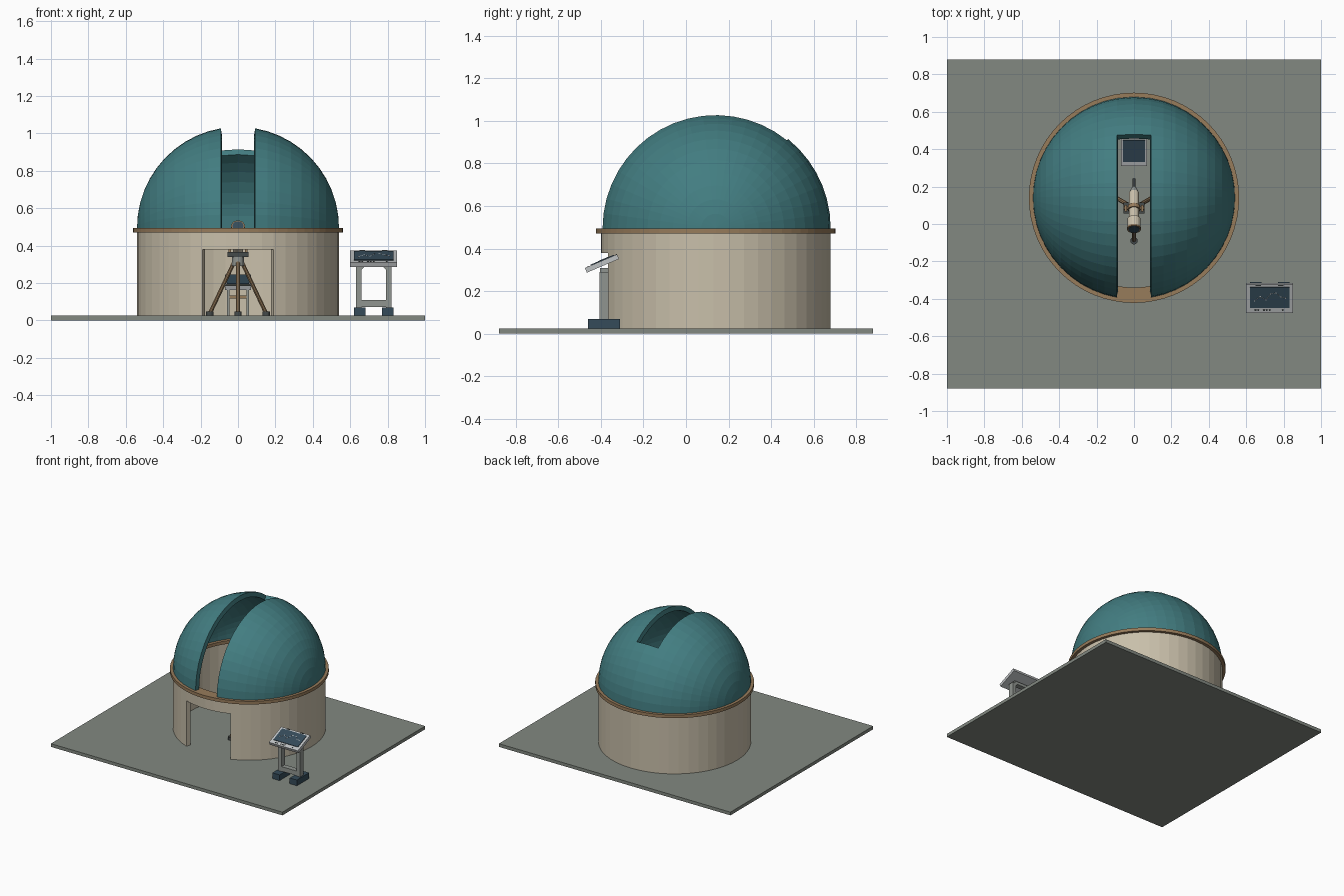
import bpy, bmesh
from math import sin, cos, asin, radians, degrees, pi
from mathutils import Vector, Matrix

if "Cube" in bpy.data.objects:
    bpy.data.objects.remove(bpy.data.objects["Cube"])


def material(name, rgb):
    m = bpy.data.materials.new(name)
    m.diffuse_color = (*rgb, 1)
    m.use_nodes = True
    m.node_tree.nodes["Principled BSDF"].inputs["Base Color"].default_value = m.diffuse_color
    return m


TEAL = material("dome teal", (0.055, 0.205, 0.22))
CREAM = material("wall cream", (0.58, 0.52, 0.40))
BRONZE = material("bronze brown", (0.31, 0.20, 0.105))
GROUND = material("paving grey", (0.225, 0.25, 0.22))
STEEL = material("steel grey", (0.28, 0.30, 0.28))
LIGHT = material("light grey", (0.52, 0.54, 0.55))
NAVY = material("dark blue", (0.035, 0.07, 0.10))
DARK = material("dark metal", (0.06, 0.07, 0.07))

CY, R, T = 0.14, 0.54, 0.036      # building centre, radius, shell thickness


def finish(bm, name, mat):
    bmesh.ops.recalc_face_normals(bm, faces=bm.faces)
    me = bpy.data.meshes.new(name)
    bm.to_mesh(me)
    bm.free()
    me.materials.append(mat)
    ob = bpy.data.objects.new(name, me)
    bpy.context.collection.objects.link(ob)
    return ob


def box(name, centre, size, mat, frame=Matrix()):
    bm = bmesh.new()
    m = frame @ Matrix.Translation(centre) @ Matrix.Diagonal((*size, 1))
    bmesh.ops.create_cube(bm, size=1, matrix=m)
    return finish(bm, name, mat)


def rod(name, a, b, r1, mat, r2=None, n=12):
    a, b = Vector(a), Vector(b)
    d = b - a
    m = Matrix.Translation((a + b) / 2) @ d.to_track_quat('Z', 'Y').to_matrix().to_4x4()
    bm = bmesh.new()
    bmesh.ops.create_cone(bm, cap_ends=True, segments=n, radius1=r1,
                          radius2=r1 if r2 is None else r2, depth=d.length, matrix=m)
    ob = finish(bm, name, mat)
    return ob


def steps(a, b, n):
    return [a + (b - a) * i / n for i in range(n)]


def shell(name, point, us, vs, hole, r_in, r_out, mat):
    """Two-layer surface with open cells closed by rim faces."""
    bm = bmesh.new()
    cache, twin = {}, {}

    def vert(u, v):
        p = point(u, v, r_out)
        key = tuple(round(c, 4) for c in p)
        if key not in cache:
            cache[key] = bm.verts.new(p)
            twin[cache[key]] = bm.verts.new(point(u, v, r_in))
        return cache[key]

    outer = []
    for u0, u1 in zip(us, us[1:]):
        for v0, v1 in zip(vs, vs[1:]):
            if hole((u0 + u1) / 2, (v0 + v1) / 2):
                continue
            quad = (vert(u0, v0), vert(u1, v0), vert(u1, v1), vert(u0, v1))
            outer.append(bm.faces.new(list(dict.fromkeys(quad))))
    rim = [e.verts[:] for e in bm.edges if e.is_boundary]
    for f in outer:
        bm.faces.new([twin[v] for v in reversed(f.verts)])
    for a, b in rim:
        bm.faces.new((a, b, twin[b], twin[a]))
    bmesh.ops.delete(bm, geom=[v for v in bm.verts if not v.link_faces], context='VERTS')
    return finish(bm, name, mat)


# Ground slab
box("ground_slab", (0, 0, 0.0125), (2, 1.76, 0.025), GROUND)


# Round wall with doorway
def wall_point(a, z, r):
    return (r * sin(radians(a)), CY - r * cos(radians(a)), z)


door = degrees(asin(0.19 / R))
angles = steps(-door, door, 6) + steps(door, 360 - door, 42) + [360 - door]
shell("round_wall", wall_point, angles, [0.025, 0.38, 0.475],
      lambda a, z: a < door and z < 0.38, R - T, R, CREAM)

# Track ring between wall and dome
shell("dome_ring", wall_point, steps(0, 360, 64) + [360], [0.47, 0.495],
      lambda a, z: False, 0.48, 0.562, BRONZE)


# Dome swept about the x axis, with an observing slot
def dome_point(lat, turn, r):
    c = r * cos(radians(lat))
    return (r * sin(radians(lat)), CY - c * cos(radians(turn)), 0.495 + c * sin(radians(turn)))


slot = degrees(asin(0.092 / R))
lats = steps(-90, -slot, 11) + steps(-slot, slot, 2) + steps(slot, 90, 11) + [90]
turns = steps(0, 129, 17) + steps(129, 180, 7) + [180]
shell("dome", dome_point, lats, turns,
      lambda lat, t: abs(lat) < slot and t < 129, R - T, R, TEAL)

# Tripod: one leg forward, two back
hub = Vector((0, 0.085, 0.31))
for i in range(3):
    a = -pi / 2 + i * 2 * pi / 3
    d = Vector((cos(a), sin(a), 0))
    foot = Vector((0, 0.085, 0.035)) + d * 0.175
    rod("tripod_leg", hub + d * 0.025, foot, 0.011, BRONZE, n=8)
    rod("tripod_foot", foot - Vector((0, 0, 0.01)), foot + Vector((0, 0, 0.012)), 0.02, DARK)
    rod("tripod_spreader", (0, 0.085, 0.19), Vector((0, 0.085, 0.19)) + d * 0.085, 0.005, STEEL, n=6)
rod("tripod_column", (0, 0.085, 0.18), (0, 0.085, 0.31), 0.01, STEEL)
rod("tripod_head", (0, 0.085, 0.29), (0, 0.085, 0.34), 0.032, STEEL, n=16)
box("mount_plate", (0, 0.085, 0.353), (0.11, 0.06, 0.028), DARK)
for s in (-1, 1):
    box("mount_arm", (s * 0.045, 0.085, 0.40), (0.014, 0.035, 0.09), BRONZE)

# Telescope tilted up toward the slot
mid = Vector((0, 0.085, 0.425))
axis = Vector((0, -cos(radians(35)), sin(radians(35))))


def tube(name, a, b, r, mat, r2=None):
    rod(name, mid + axis * a, mid + axis * b, r, mat, r2, 20)


tube("telescope_tube", -0.10, 0.08, 0.027, CREAM)
tube("dew_shield", 0.07, 0.135, 0.035, CREAM)
tube("shield_band", 0.128, 0.138, 0.037, BRONZE)
tube("front_lens", 0.136, 0.14, 0.03, NAVY)
tube("tube_clamp", -0.012, 0.012, 0.033, BRONZE)
tube("focuser", -0.13, -0.10, 0.014, STEEL, 0.025)
tube("eyepiece", -0.19, -0.13, 0.008, DARK)
rod("pivot_pin", mid - Vector((0.055, 0, 0)), mid + Vector((0.055, 0, 0)), 0.009, BRONZE)

# Small work table at the back
for x in (-0.053, 0.053):
    for y in (0.325, 0.455):
        box("table_leg", (x, y, 0.10), (0.014, 0.014, 0.15), STEEL)
for y in (0.325, 0.455):
    box("table_rail", (0, y, 0.125), (0.11, 0.01, 0.014), BRONZE)
table = Matrix.Translation((0, 0.39, 0.205)) @ Matrix.Rotation(radians(22), 4, 'X')
box("table_top", (0, 0, 0), (0.14, 0.165, 0.022), LIGHT, table)
box("table_screen", (0, 0.005, 0.013), (0.115, 0.125, 0.006), NAVY, table)

# Outdoor display stand
SX, SY = 0.725, -0.385
for s in (-1, 1):
    box("stand_foot", (SX + s * 0.075, SY, 0.0475), (0.062, 0.15, 0.045), NAVY)
    box("stand_post", (SX + s * 0.08, SY, 0.175), (0.03, 0.042, 0.23), STEEL)
    brace = Matrix.Translation((SX + s * 0.066, SY, 0.285)) @ Matrix.Rotation(-s * pi / 4, 4, 'Y')
    box("stand_brace", (0, 0, 0), (0.02, 0.04, 0.05), STEEL, brace)
box("stand_crossbar", (SX, SY, 0.09), (0.19, 0.04, 0.036), STEEL)
box("stand_top_bar", (SX, SY, 0.298), (0.15, 0.04, 0.022), STEEL)

panel = Matrix.Translation((SX, -0.395, 0.33)) @ Matrix.Rotation(radians(23), 4, 'X')
box("display_panel", (0, 0, 0), (0.25, 0.164, 0.024), LIGHT, panel)
box("display_screen", (0, 0.008, 0.0135), (0.212, 0.118, 0.005), NAVY, panel)

# Star chart dots joined by thin lines, and buttons
stars = [(-0.08, -0.01), (-0.05, 0.015), (-0.02, -0.005), (0.005, 0.03),
         (0.035, 0.035), (0.06, 0.012), (0.085, 0.005)]
pts = [panel @ Vector((x, y, 0.0165)) for x, y in stars]
for x, y in stars:
    box("chart_star", (x, y, 0.0165), (0.006, 0.006, 0.002), LIGHT, panel)
for a, b in zip(pts, pts[1:]):
    rod("chart_line", a, b, 0.0009, LIGHT, n=4)
for x in (-0.075, -0.06, -0.03, -0.015, 0.0, 0.07):
    box("display_button", (x, -0.067, 0.0125), (0.009, 0.007, 0.003), DARK, panel)
for x in (-0.06, 0.06):
    box("display_clip", (x, 0.078, 0.0125), (0.03, 0.007, 0.004), DARK, panel)
